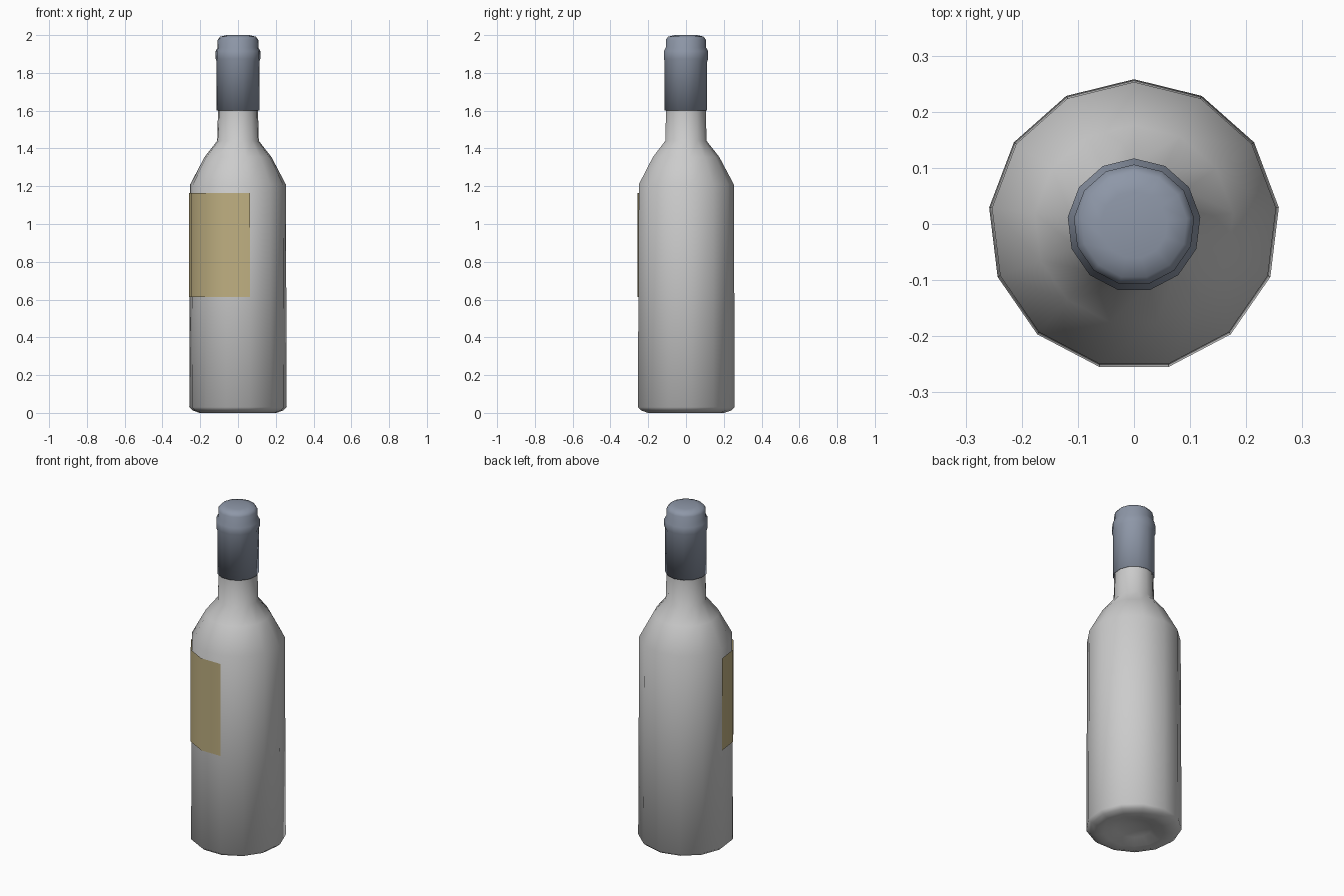
import bpy, bmesh, math

if "Cube" in bpy.data.objects:
    bpy.data.objects.remove(bpy.data.objects["Cube"])

SIDES = 13
CY = -0.002  # bottle axis, so the label and back corner balance about y = 0


def lathe(name, profile, first=0, count=SIDES, color=None):
    """Revolve (radius, z) points round the bottle axis, over count facets."""
    bm = bmesh.new()
    full = count == SIDES
    rings = []
    for r, z in profile:
        if r == 0:
            rings.append([bm.verts.new((0, CY, z))] * (count + 1))
            continue
        ring = []
        for i in range(count if full else count + 1):
            a = math.pi / 2 + 2 * math.pi * (first + i) / SIDES
            ring.append(bm.verts.new((r * math.cos(a), CY + r * math.sin(a), z)))
        if full:
            ring.append(ring[0])
        rings.append(ring)
    for low, high in zip(rings, rings[1:]):
        for i in range(count):
            quad = [low[i], low[i + 1], high[i + 1], high[i]]
            bm.faces.new(list(dict.fromkeys(quad)))
    for f in bm.faces:
        f.smooth = True
    me = bpy.data.meshes.new(name)
    bm.to_mesh(me)
    bm.free()
    ob = bpy.data.objects.new(name, me)
    bpy.context.collection.objects.link(ob)
    if color:
        mat = bpy.data.materials.new(name + "_colour")
        mat.diffuse_color = color
        mat.use_nodes = True
        mat.node_tree.nodes["Principled BSDF"].inputs["Base Color"].default_value = mat.diffuse_color
        me.materials.append(mat)
    return ob


# Glass body with a dimpled base, sloping shoulders and neck
lathe("bottle_body", [
    (0, 0.045), (0.10, 0.025), (0.165, 0.004), (0.205, 0.0), (0.24, 0.012),
    (0.26, 0.03), (0.255, 1.21), (0.178, 1.355), (0.111, 1.44),
    (0.106, 1.62), (0.104, 1.90), (0, 1.90)])

# Foil capsule with a raised band below the rounded top
lathe("foil_cap", [
    (0.107, 1.60), (0.114, 1.60), (0.114, 1.86), (0.119, 1.875),
    (0.119, 1.915), (0.108, 1.935), (0.108, 1.975), (0.095, 1.992),
    (0.06, 2.0), (0, 2.0)], color=(0.27, 0.31, 0.39, 1))

# Paper label wrapped over four facets at the front left
lathe("label", [(0.2622, 0.613), (0.2622, 1.163)], first=3, count=4,
      color=(0.52, 0.43, 0.22, 1))
